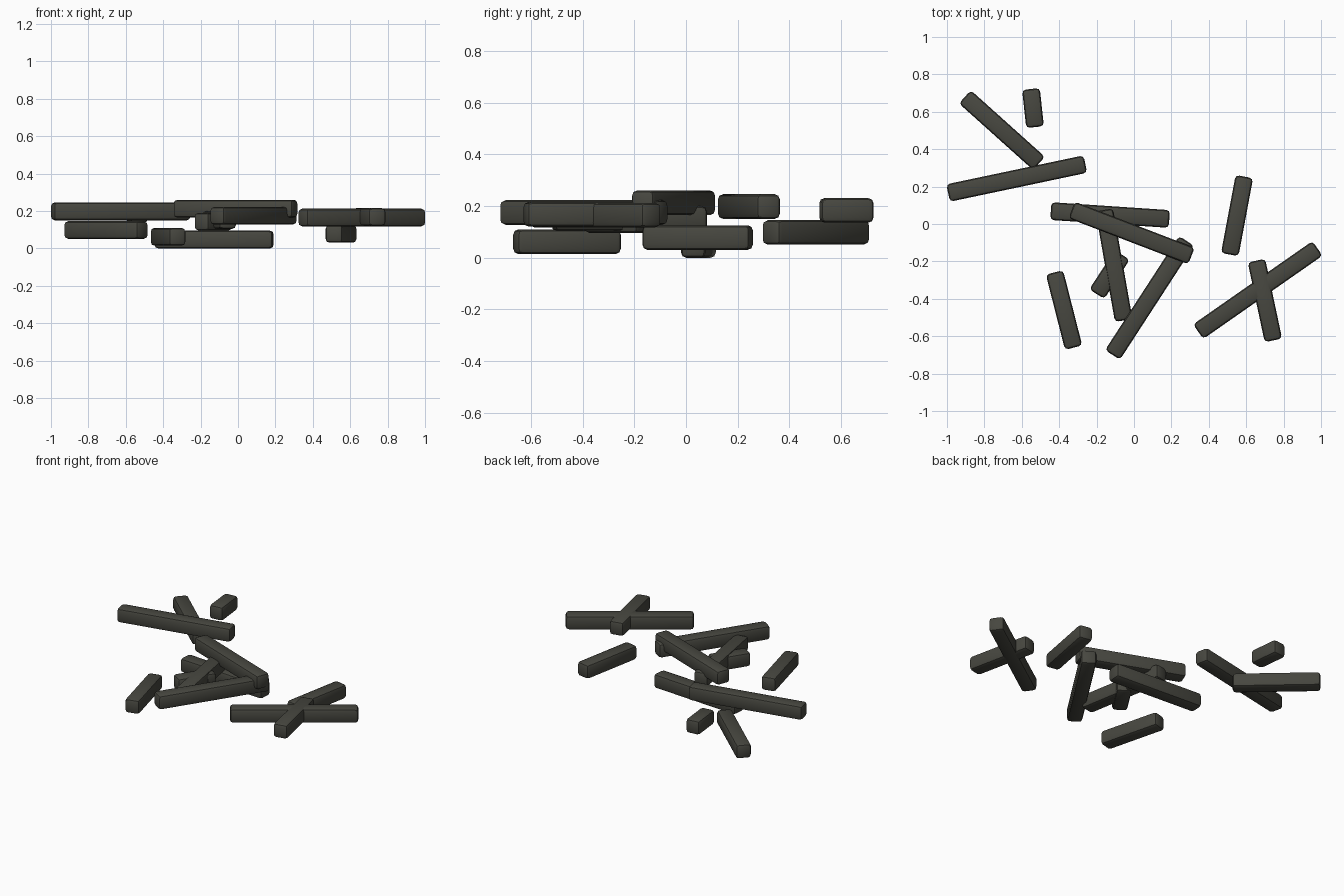
import bpy, bmesh
from math import radians

if "Cube" in bpy.data.objects:
    bpy.data.objects.remove(bpy.data.objects["Cube"])

# One dark charcoal colour for every stick
charcoal = bpy.data.materials.new("dark_charcoal")
charcoal.diffuse_color = (0.063, 0.063, 0.051, 1)
charcoal.use_nodes = True
charcoal.node_tree.nodes["Principled BSDF"].inputs["Base Color"].default_value = charcoal.diffuse_color

SIDE = 0.095    # square cross-section of each stick
ROUND = 0.02    # radius of the softened edges


def stick(name, x, y, z, length, angle):
    """Square stick with softened edges lying flat; z is its centre height."""
    bm = bmesh.new()
    bmesh.ops.create_cube(bm, size=1)
    bmesh.ops.scale(bm, vec=(length, SIDE, SIDE), verts=bm.verts)
    bmesh.ops.bevel(bm, geom=bm.edges[:], offset=ROUND, segments=2,
                    profile=0.5, affect='EDGES')
    mesh = bpy.data.meshes.new(name)
    bm.to_mesh(mesh)
    bm.free()
    mesh.materials.append(charcoal)
    ob = bpy.data.objects.new(name, mesh)
    ob.location = (x, y, z)
    ob.rotation_euler.z = radians(angle)
    bpy.context.collection.objects.link(ob)


# name, centre x, y, z, length, heading in degrees
STICKS = [
    # back left group
    ("back_left_lower_stick", -0.706, 0.502, 0.098, 0.533, -41.9),
    ("back_left_long_stick", -0.627, 0.243, 0.198, 0.75, 11.9),
    ("back_short_stick", -0.54, 0.62, 0.183, 0.205, 96.2),
    # middle pile
    ("middle_bottom_stick", -0.128, 0.048, 0.0475, 0.635, -3.8),
    ("middle_top_stick", -0.013, -0.048, 0.2125, 0.686, -21),
    ("middle_inner_stick", -0.107, -0.22, 0.152, 0.60, 100),
    ("middle_short_stick", -0.131, -0.27, 0.143, 0.25, 57),
    ("middle_long_stick", 0.083, -0.395, 0.175, 0.727, 57),
    # loose front left stick
    ("front_left_stick", -0.374, -0.46, 0.062, 0.415, 104.3),
    # right group
    ("right_long_stick", 0.662, -0.353, 0.165, 0.778, 34.9),
    ("right_crossing_stick", 0.70, -0.409, 0.168, 0.436, 102),
    ("right_loose_stick", 0.551, 0.045, 0.078, 0.424, 79.4),
]

for spec in STICKS:
    stick(*spec)

# Smooth the softened edges while the ends stay crisp
for ob in bpy.context.collection.objects:
    ob.select_set(True)
    bpy.context.view_layer.objects.active = ob
bpy.ops.object.shade_smooth_by_angle(angle=radians(30))
